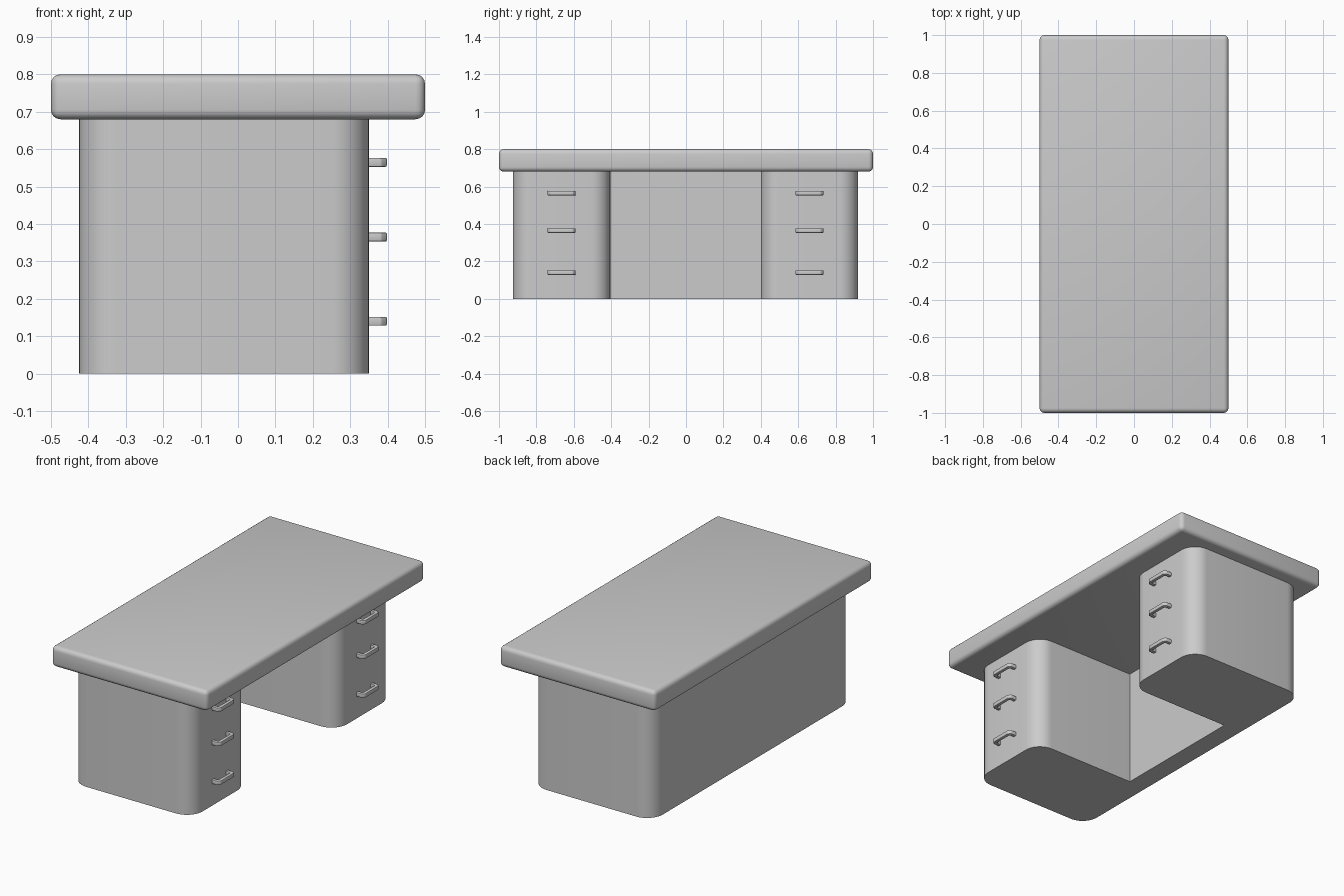
import bpy, bmesh
from math import cos, sin, radians

if "Cube" in bpy.data.objects:
    bpy.data.objects.remove(bpy.data.objects["Cube"])


def prism(name, outline, z0, z1, bevel=0.0, segments=4, skip_x=None):
    """Extrude a plan outline from z0 to z1 and optionally round its edges."""
    bm = bmesh.new()
    face = bm.faces.new([bm.verts.new((x, y, z0)) for x, y in outline])
    ext = bmesh.ops.extrude_face_region(bm, geom=[face])
    tops = [v for v in ext["geom"] if isinstance(v, bmesh.types.BMVert)]
    bmesh.ops.translate(bm, verts=tops, vec=(0, 0, z1 - z0))
    bmesh.ops.recalc_face_normals(bm, faces=bm.faces)
    if bevel:
        edges = [e for e in bm.edges if skip_x is None
                 or not all(v.co.x < skip_x for v in e.verts)]
        bmesh.ops.bevel(bm, geom=edges, offset=bevel, segments=segments,
                        profile=0.5, affect='EDGES', clamp_overlap=True)
    mesh = bpy.data.meshes.new(name)
    bm.to_mesh(mesh)
    bm.free()
    obj = bpy.data.objects.new(name, mesh)
    bpy.context.collection.objects.link(obj)
    bpy.ops.object.select_all(action='DESELECT')
    obj.select_set(True)
    bpy.context.view_layer.objects.active = obj
    bpy.ops.object.shade_smooth_by_angle(angle=radians(30))
    return obj


def arc(cx, cy, r, start, steps=10):
    """Quarter-circle of points, counter-clockwise from the start angle."""
    angles = [radians(start + 90 * i / steps) for i in range(steps + 1)]
    return [(cx + r * cos(a), cy + r * sin(a)) for a in angles]


# Tabletop: thick slab with softened edges
prism("tabletop", [(-0.5, -1), (0.5, -1), (0.5, 1), (-0.5, 1)], 0.68, 0.80, 0.025)

# Base: two rounded drawer pedestals joined by a back panel, U-shaped in plan
BACK, FRONT, PANEL = -0.425, 0.35, -0.31
OUT0, IN0, IN1, OUT1 = -0.925, -0.405, 0.40, 0.92
R = 0.10
plan = (arc(BACK + R, OUT0 + R, R, 180)
        + arc(FRONT - R, OUT0 + R, R, 270)
        + arc(FRONT - R, IN0 - R, R, 0)
        + [(PANEL, IN0), (PANEL, IN1)]
        + arc(FRONT - R, IN1 + R, R, 270)
        + arc(FRONT - R, OUT1 - R, R, 0)
        + arc(BACK + R, OUT1 - R, R, 90))
prism("pedestal_base", plan, 0.0, 0.685)

# Drawer handles: small bent bars, three on each pedestal
half = [(0.345, 0.075), (0.383, 0.075), (0.398, 0.060)]
inner = [(0.378, 0.050), (0.373, 0.055), (0.345, 0.055)]
handle_plan = ([(x, -y) for x, y in half] + half[::-1]
               + inner[::-1] + [(x, -y) for x, y in inner])
for side, y in (("left", -0.665), ("right", 0.66)):
    for level, z in (("top", 0.565), ("middle", 0.365), ("bottom", 0.14)):
        handle = prism(f"{side}_{level}_handle", handle_plan, -0.012, 0.012,
                       0.004, 2, skip_x=0.35)
        handle.location = (0, y, z)
